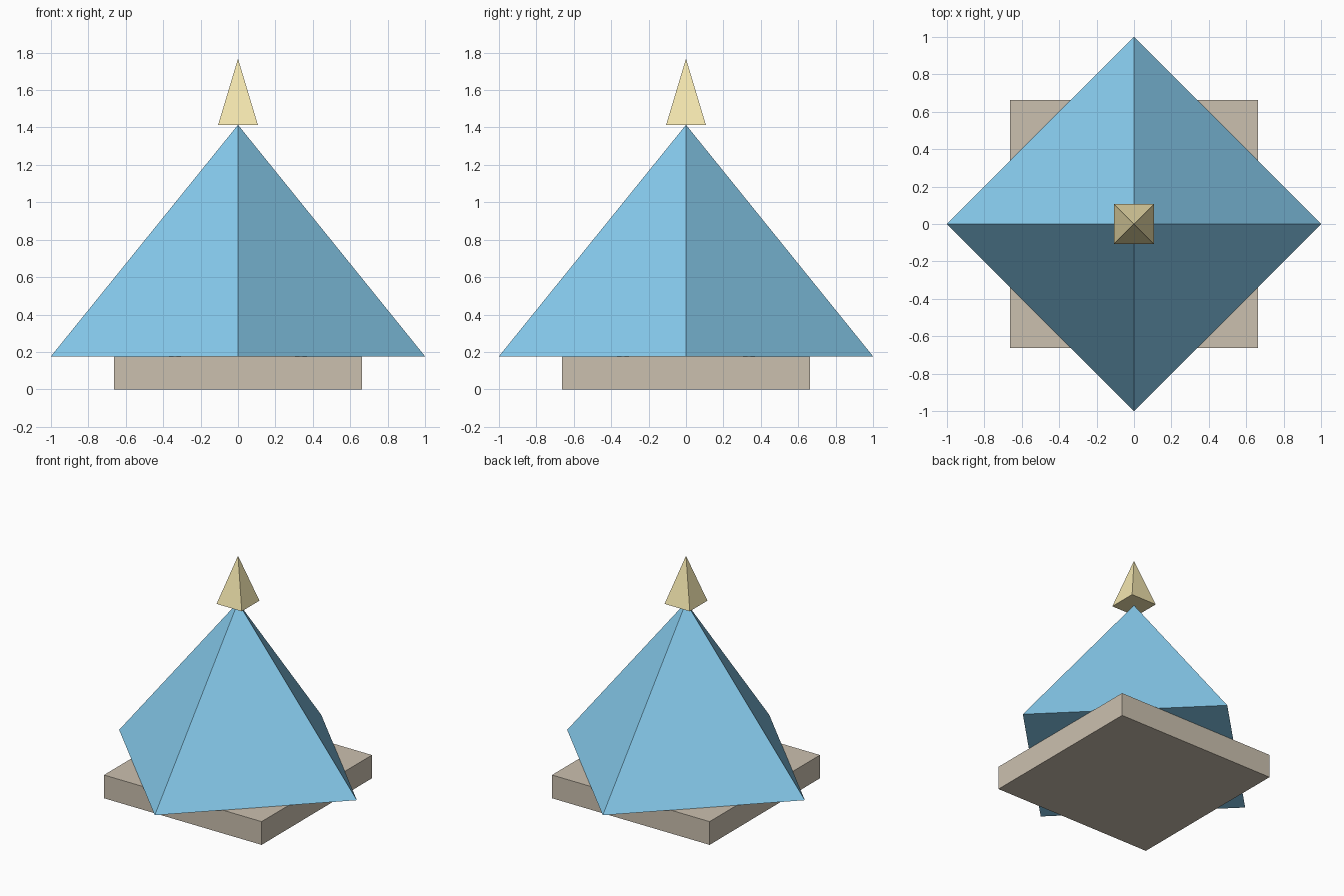
import bpy, math

if "Cube" in bpy.data.objects:
    bpy.data.objects.remove(bpy.data.objects["Cube"])

U = math.sqrt(2) / 8  # one model unit; roof side is 8 units


def paint(obj, name, color):
    obj.name = name
    mat = bpy.data.materials.new(name + "_color")
    mat.diffuse_color = (*color, 1)
    mat.use_nodes = True
    mat.node_tree.nodes["Principled BSDF"].inputs["Base Color"].default_value = mat.diffuse_color
    obj.data.materials.append(mat)


def pyramid(name, radius, height, base_z, turn, color):
    bpy.ops.mesh.primitive_cone_add(
        vertices=4, radius1=radius, radius2=0, depth=height,
        location=(0, 0, base_z + height / 2), rotation=(0, 0, turn))
    paint(bpy.context.object, name, color)


# Square plinth
bpy.ops.mesh.primitive_cube_add(size=1, location=(0, 0, U / 2))
plinth = bpy.context.object
plinth.scale = (7.5 * U, 7.5 * U, U)
paint(plinth, "plinth", (0.60, 0.53, 0.43))

# Main pyramid, corners on the axes
pyramid("pyramid_body", 1.0, 7 * U, U, 0, (0.25, 0.62, 0.88))

# Gold spike balanced on the tip, sides facing the axes
pyramid("finial", 0.6 * U * math.sqrt(2), 2 * U, 8 * U, math.pi / 4, (0.90, 0.79, 0.43))
